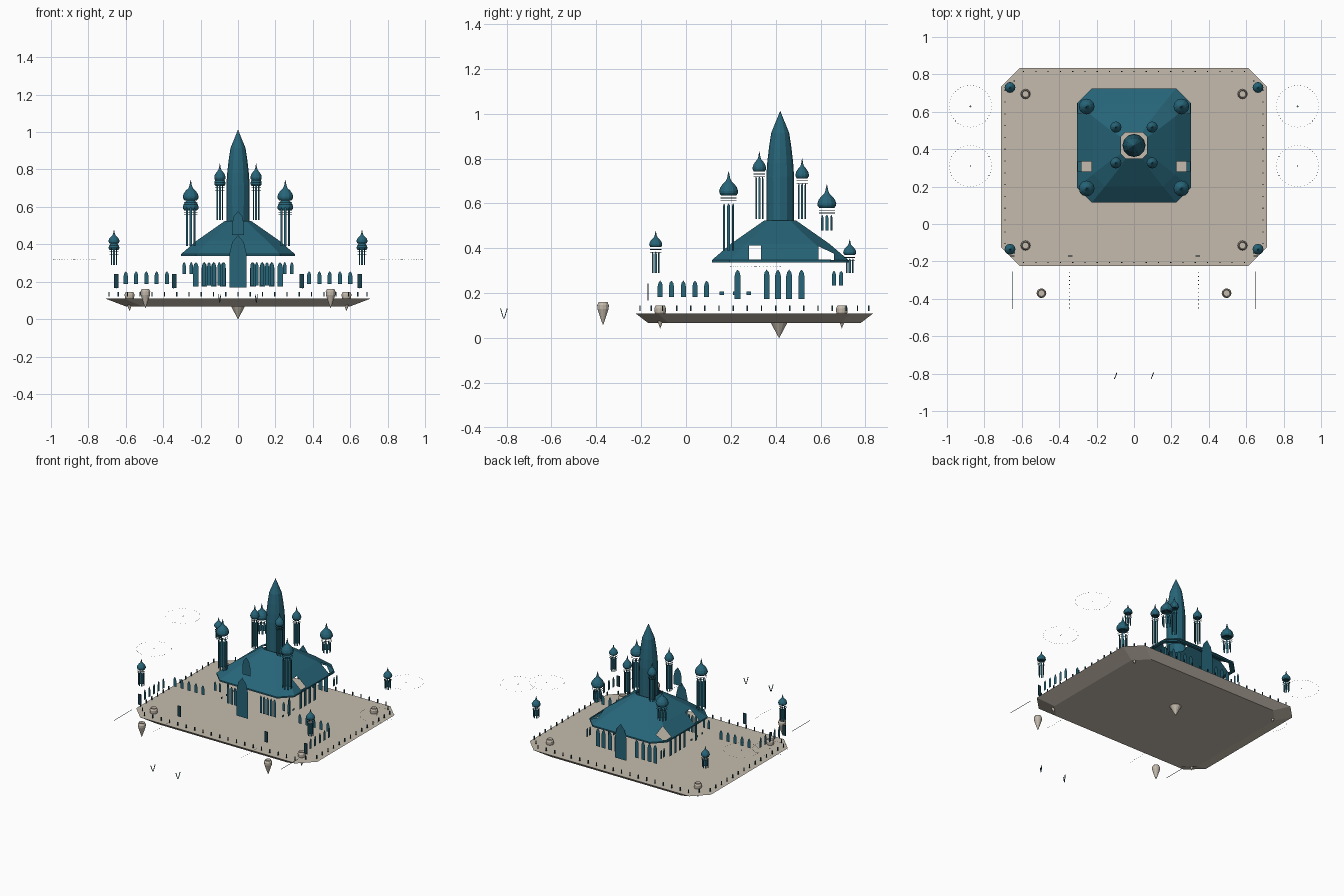
import bpy, bmesh, math
from mathutils import Vector

if "Cube" in bpy.data.objects:
    bpy.data.objects.remove(bpy.data.objects["Cube"])

def material(name, col):
    m = bpy.data.materials.new(name)
    m.diffuse_color = (*col, 1)
    m.use_nodes = True
    m.node_tree.nodes["Principled BSDF"].inputs["Base Color"].default_value = m.diffuse_color
    return m

TEAL = material("teal", (0.02, 0.13, 0.19))
DARK = material("dark_teal", (0.01, 0.05, 0.07))
STONE = material("stone", (0.56, 0.50, 0.42))

def finish(name, bm, mat):
    me = bpy.data.meshes.new(name)
    bm.to_mesh(me)
    bm.free()
    me.materials.append(mat)
    ob = bpy.data.objects.new(name, me)
    bpy.context.collection.objects.link(ob)
    return ob

def loft(bm, loops, cap_lo=False, cap_hi=False):
    vs = [[bm.verts.new(p) for p in lp] for lp in loops]
    n = len(vs[0])
    for a, b in zip(vs, vs[1:]):
        for i in range(n):
            j = (i + 1) % n
            bm.faces.new((a[i], a[j], b[j], b[i]))
    if cap_lo:
        bm.faces.new(vs[0][::-1])
    if cap_hi:
        bm.faces.new(vs[-1])

def lathe(bm, x, y, profile, n=12, lo=False, hi=False):
    loft(bm, [[(x + max(r, .0005) * math.cos(2 * math.pi * i / n),
                y + max(r, .0005) * math.sin(2 * math.pi * i / n), z)
               for i in range(n)] for r, z in profile], lo, hi)

def octagon(cx, cy, hx, hy, c, z):
    pts = [(hx, -hy + c), (hx, hy - c), (hx - c, hy), (-hx + c, hy),
           (-hx, hy - c), (-hx, -hy + c), (-hx + c, -hy), (hx - c, -hy)]
    return [(cx + x, cy + y, z) for x, y in pts]

def panel(bm, origin, angle, w, z0, z1, arch=True):
    # flat upright panel with pointed arch; angle is the direction of its width
    d = Vector((math.cos(angle), math.sin(angle), 0))
    h = w / 2
    s = min(w * 1.1, (z1 - z0) * .5) if arch else 0
    pts = [(-h, z0), (h, z0), (h, z1 - s)]
    if arch:
        pts += [(h * .7, z1 - s * .4), (0, z1), (-h * .7, z1 - s * .4)]
    pts += [(-h, z1 - s)]
    o = Vector((origin[0], origin[1], 0))
    bm.faces.new([bm.verts.new(o + d * u + Vector((0, 0, z))) for u, z in pts])

def box(bm, x, y, z, sx, sy, sz):
    loft(bm, [[(x + a * sx / 2, y + b * sy / 2, z + c * sz / 2)
               for a, b in ((-1, -1), (1, -1), (1, 1), (-1, 1))] for c in (-1, 1)], True, True)

# Floating platform slab
bm = bmesh.new()
loft(bm, [octagon(0, .305, .60, .475, .09, .068), octagon(0, .305, .71, .53, .10, .11)], True, True)
finish("platform", bm, STONE)

# Hanging finials, central and at the corners and front
bm = bmesh.new()
lathe(bm, 0, .415, [(0, 0), (.037, .068)], 12)
for s in (-1, 1):
    for x, y, dz in ((.58, -.115, 0), (.58, .695, 0), (.495, -.37, .015)):
        lathe(bm, s * x, y, [(0, .043 + dz), (.012, .075 + dz), (.025, .115 + dz),
                             (.026, .132 + dz), (.02, .145 + dz), (.017, .132 + dz)], 12, hi=True)
finish("hanging_finials", bm, STONE)

# Railing posts around the rim
bm = bmesh.new()
rim = [Vector(p) for p in octagon(0, .305, .69, .51, .10, .132)]
for a, b in zip(rim, rim[1:] + rim[:1]):
    n = max(1, round((b - a).length / .064))
    for i in range(n):
        p = a.lerp(b, i / n)
        box(bm, p.x, p.y, p.z, .006, .006, .024)
finish("railing_posts", bm, DARK)

# Main roof: concave chamfered pyramid with side openings
bm = bmesh.new()
C = .42
loft(bm, [octagon(0, C, h, h, c, z) for h, c, z in
          ((.28, .075, .340), (.305, .08, .337), (.305, .08, .347), (.22, .065, .42),
           (.13, .045, .483), (.07, .025, .525))])
for co, no in (((0, .28, 0), (0, 1, 0)), ((0, .335, 0), (0, 1, 0)), ((0, .59, 0), (0, 1, 0)),
               ((0, .66, 0), (0, 1, 0)), ((.228, 0, 0), (1, 0, 0)), ((-.228, 0, 0), (1, 0, 0)),
               ((.30, 0, 0), (1, 0, 0)), ((-.30, 0, 0), (1, 0, 0))):
    bmesh.ops.bisect_plane(bm, geom=bm.verts[:] + bm.edges[:] + bm.faces[:], plane_co=co, plane_no=no)
gone = []
for f in bm.faces:
    c = f.calc_center_median()
    if c.z > .348 and .228 < abs(c.x) < .30 and (.28 < c.y < .335 or .59 < c.y < .66):
        gone.append(f)
bmesh.ops.delete(bm, geom=gone, context='FACES')
finish("main_roof", bm, TEAL)

# Central spire
bm = bmesh.new()
lathe(bm, 0, C, [(.061, .50), (.062, .72), (.058, .78), (.050, .85), (.040, .915), (0, 1.012)], 12)
finish("central_spire", bm, TEAL)

# Turrets: onion caps, thin rings and slit windows (x, y, radius, cap base, tip, slit bottom, slit top)
caps, rings, slits = bmesh.new(), bmesh.new(), bmesh.new()
for x, y, r, zb, zt, s0, s1 in ((.097, .327, .030, .742, .832, .53, .72),
                                (.097, .518, .030, .712, .800, .53, .69),
                                (.253, .190, .042, .635, .743, .39, .60),
                                (.253, .628, .042, .580, .685, .48, .55),
                                (.663, -.135, .029, .405, .477, .29, .385),
                                (.663, .730, .029, .370, .440, .29, .355)):
    for s in (-1, 1):
        h = zt - zb
        lathe(caps, s * x, y, [(r * a, zb + h * b) for a, b in
              ((.8, 0), (.98, .1), (1, .2), (.88, .34), (.62, .48), (.3, .6), (.16, .72), (.1, .85), (0, 1))],
              12, lo=True)
        for dz in (.012, .024):
            lathe(rings, s * x, y, [(r * .85, zb - dz), (r * .85, zb - dz + .003)], 12)
        for i in range(8):
            a = math.pi / 4 * i
            q = r * .68
            panel(slits, (s * x + q * math.cos(a), y + q * math.sin(a)), a + math.pi / 2, r * .32, s0, s1)
finish("turret_caps", caps, TEAL)
finish("turret_rings", rings, DARK)
finish("turret_slit_windows", slits, TEAL)

# Great arches on the front and back
bm = bmesh.new()
panel(bm, (0, .048), 0, .09, .17, .45)
panel(bm, (0, .093), 0, .062, .45, .577)
panel(bm, (0, .73), 0, .09, .17, .42)
finish("great_arches", bm, TEAL)

# Hall, wing and tower windows
bm = bmesh.new()
Q = math.pi / 2
for s in (-1, 1):
    for x in (.075, .1, .128, .155, .182):
        panel(bm, (s * x, .15), 0, .019, .18, .305)
    for x in (.08, .13, .18, .225):
        panel(bm, (s * x, .665), 0, .03, .175, .305)
    for y in (.23, .36, .41, .46, .515):
        panel(bm, (s * .24, y), Q, .026, .175, .305)
    for x in (.38, .435, .49, .545, .60):
        panel(bm, (s * x, .15), 0, .022, .188, .256)
    for y in (-.115, -.065, -.012, .04, .092):
        panel(bm, (s * .65, y), Q, .022, .183, .256)
    for x in (.25, .288):
        panel(bm, (s * x, .155), 0, .018, .24, .305)
    for y in (.66, .692):
        panel(bm, (s * .29, y), Q, .018, .235, .30)
    for y in (.16, .22, .28):
        panel(bm, (s * .24, y), Q, .02, .193, .207, False)
finish("windows", bm, TEAL)

# Wing doors
bm = bmesh.new()
for s in (-1, 1):
    for x in (.34, .65):
        box(bm, s * x, -.17, .205, .024, .005, .075)
finish("wing_doors", bm, DARK)

# Thin front lines, and the small V struts ahead of the platform
bm = bmesh.new()
for s in (-1, 1):
    box(bm, s * .652, -.355, .165, .003, .2, .001)
    for i in range(10):
        box(bm, s * .345, -.26 - i * .021, .165, .003, .004, .001)
    for t in (-1, 1):
        loft(bm, [[(s * .098 + k * a + t * m * .4, -.812 + k * b + t * m, z)
                   for a, b in ((-1, -1), (1, -1), (1, 1), (-1, 1))]
                  for k, m, z in ((.0015, .002, .088), (.002, .015, .132))], True, True)
finish("front_lines_and_struts", bm, DARK)

# Hovering dotted rings beside the platform
bm = bmesh.new()
for s in (-1, 1):
    for y, z in ((.31, .32), (.63, .43)):
        box(bm, s * .875, y, z, .012, .002, .0005)
        box(bm, s * .875, y, z, .002, .012, .0005)
        for i in range(40):
            a = 2 * math.pi * i / 40
            box(bm, s * .875 + .112 * math.cos(a), y + .112 * math.sin(a), z, .003, .003, .0005)
finish("hovering_rings", bm, DARK)
